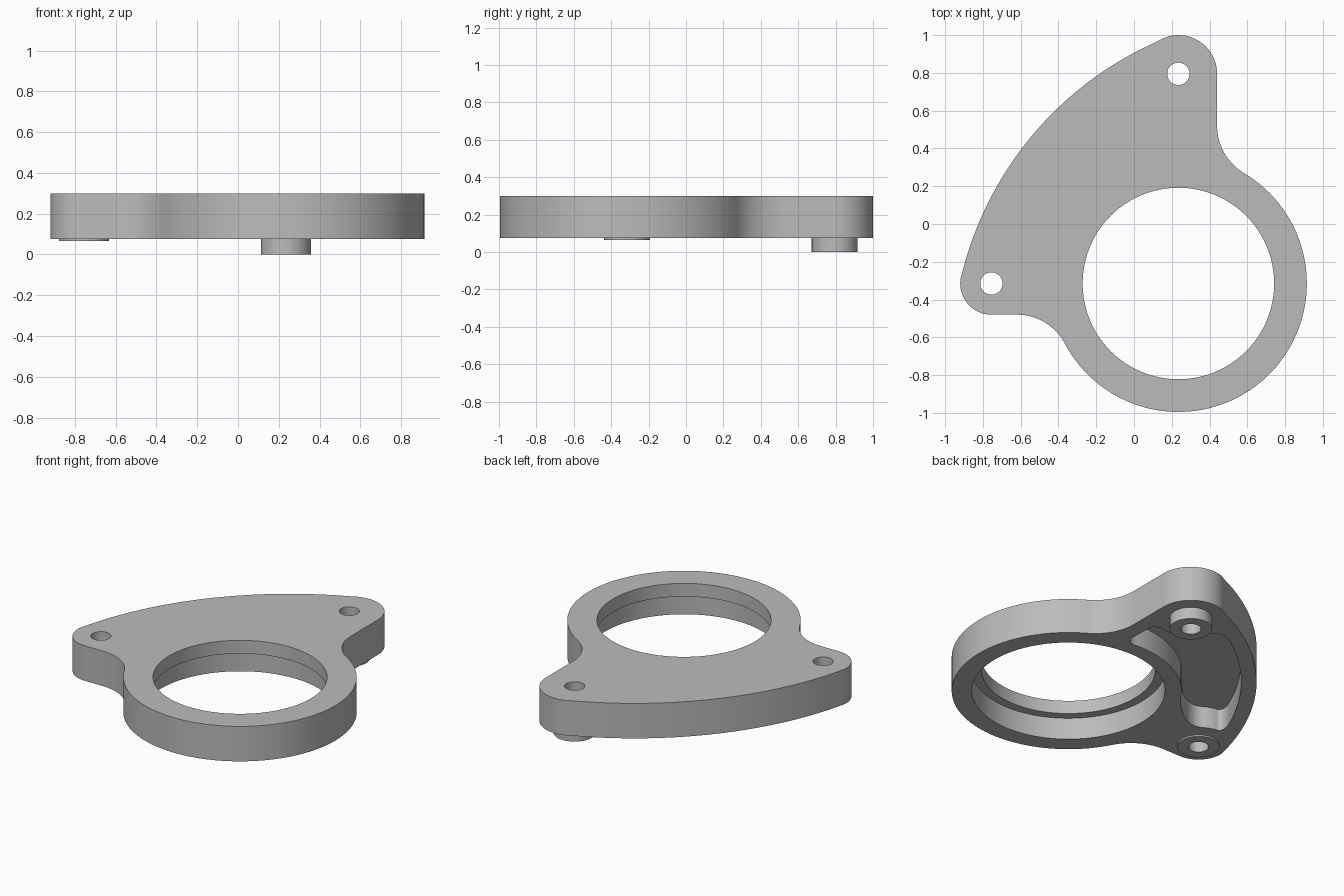
import bpy, bmesh
from math import cos, sin, radians, atan2, degrees
from mathutils import Vector

if "Cube" in bpy.data.objects:
    bpy.data.objects.remove(bpy.data.objects["Cube"], do_unlink=True)

# Key centres and heights
RING = Vector((0.235, -0.315))
LUG_BACK = Vector((0.235, 0.795))
LUG_SIDE = Vector((-0.755, -0.315))
SWEEP = Vector((0.856, -0.70))
FILLET_BACK = Vector((0.731, 0.52))
FILLET_SIDE = Vector((-0.62, -0.767))
BOTTOM, STEP, TOP = 0.075, 0.215, 0.30

grey = bpy.data.materials.new("plain_grey")
grey.use_nodes = True
grey.diffuse_color = (0.5, 0.5, 0.5, 1)
grey.node_tree.nodes["Principled BSDF"].inputs["Base Color"].default_value = (0.5, 0.5, 0.5, 1)


def arc(c, r, a, b, n=24):
    """Points on an arc from angle a to angle b, in degrees."""
    return [c + r * Vector((cos(t), sin(t)))
            for t in (radians(a + (b - a) * i / n) for i in range(n + 1))]


def circle(c, r, n=96):
    return arc(c, r, 0, 360, n)[:-1]


def heading(a, b):
    d = b - a
    return degrees(atan2(d.y, d.x))


def join(*parts):
    """Chain point lists; a corner point between two lists becomes a rounded corner."""
    pts = []
    for i, p in enumerate(parts):
        if isinstance(p, list):
            pts += [q for q in p if not pts or (q - pts[-1]).length > 0.004]
        else:
            a, b = parts[i - 1][-1], parts[(i + 1) % len(parts)][0]
            for k in range(1, 10):
                t = k / 10
                pts.append(a * (1 - t) ** 2 + p * 2 * t * (1 - t) + b * t * t)
    if (pts[0] - pts[-1]).length < 0.004:
        pts.pop()
    return pts


def prism(name, pts, z0, z1):
    bm = bmesh.new()
    face = bm.faces.new([bm.verts.new((p.x, p.y, z0)) for p in pts])
    ext = bmesh.ops.extrude_face_region(bm, geom=[face])
    bmesh.ops.translate(bm, vec=(0, 0, z1 - z0),
                        verts=[g for g in ext["geom"] if isinstance(g, bmesh.types.BMVert)])
    bmesh.ops.recalc_face_normals(bm, faces=bm.faces)
    mesh = bpy.data.meshes.new(name)
    bm.to_mesh(mesh)
    bm.free()
    mesh.materials.append(grey)
    obj = bpy.data.objects.new(name, mesh)
    bpy.context.collection.objects.link(obj)
    return obj


def cut(obj, pts, z0, z1):
    cutter = prism("cutter", pts, z0, z1)
    cutter.hide_render = True
    mod = obj.modifiers.new("cut", "BOOLEAN")
    mod.operation, mod.solver, mod.object = "DIFFERENCE", "EXACT", cutter
    bpy.context.view_layer.objects.active = obj
    bpy.ops.object.modifier_apply(modifier=mod.name)
    bpy.data.objects.remove(cutter, do_unlink=True)


def smooth(obj):
    bpy.ops.object.select_all(action="DESELECT")
    obj.select_set(True)
    bpy.context.view_layer.objects.active = obj
    bpy.ops.object.shade_smooth_by_angle(angle=radians(30))


# Plate outline: ring, waist fillets, two lugs and the long sweeping edge
side = heading(RING, FILLET_SIDE)
back = heading(RING, FILLET_BACK)
sweep_back = heading(SWEEP, LUG_BACK)
sweep_side = heading(SWEEP, LUG_SIDE)
outline = join(
    arc(RING, 0.68, side, back, 72),
    arc(FILLET_BACK, 0.291, back + 180, 180),
    arc(LUG_BACK, 0.205, 0, sweep_back),
    arc(SWEEP, 1.82, sweep_back, sweep_side, 40),
    arc(LUG_SIDE, 0.165, sweep_side, 270),
    arc(FILLET_SIDE, 0.287, 90, side + 180),
)
plate = prism("flange_plate", outline, BOTTOM, TOP)

# Stepped bore: wide below, narrower lip on top
cut(plate, circle(RING, 0.563), BOTTOM - 0.1, STEP)
cut(plate, circle(RING, 0.507), STEP - 0.05, TOP + 0.1)

# Lightening pocket in the underside, between the ring and the sweeping edge
pocket = join(
    arc(SWEEP, 1.73, 123.5, 156.5),
    Vector((-0.77, -0.11)),
    arc(LUG_SIDE, 0.21, 78, 55, 6),
    Vector((-0.52, -0.20)),
    arc(RING, 0.66, 148, 88),
    Vector((0.36, 0.33)),
    [Vector((0.345, 0.42)), Vector((0.345, 0.53))],
    Vector((0.345, 0.60)),
    arc(LUG_BACK, 0.21, -80, -140, 12),
    Vector((0.0, 0.80)),
)
cut(plate, pocket, BOTTOM - 0.1, STEP)

# Lug holes and the bosses under them
for name, centre, low in (("back_boss", LUG_BACK, 0.0), ("side_boss", LUG_SIDE, 0.065)):
    hole = circle(centre, 0.059, 48)
    cut(plate, hole, BOTTOM - 0.1, TOP + 0.1)
    boss = prism(name, circle(centre, 0.123, 64), low, BOTTOM)
    cut(boss, hole, low - 0.1, BOTTOM + 0.1)
    smooth(boss)
smooth(plate)
